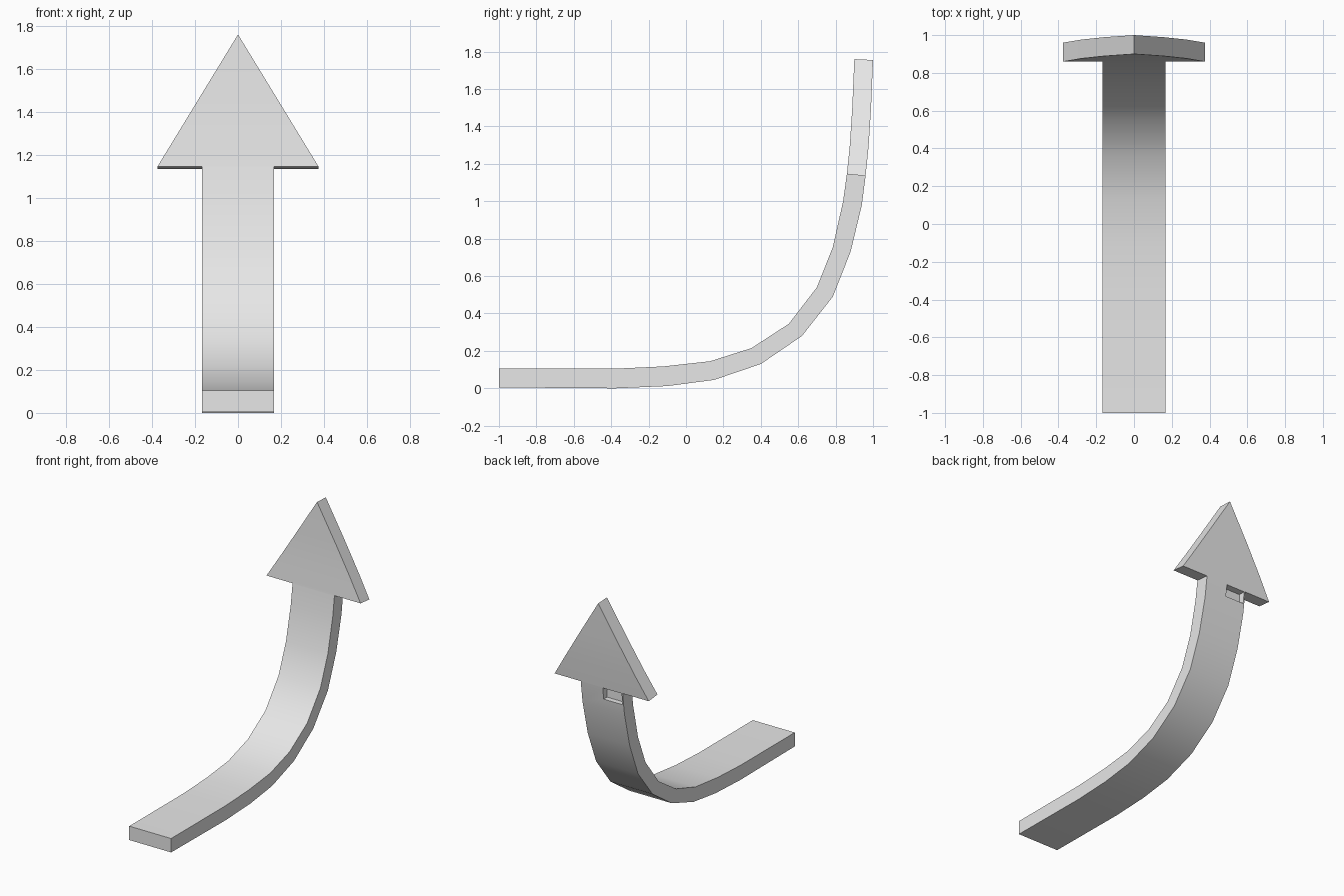
import bpy, bmesh

if "Cube" in bpy.data.objects:
    bpy.data.objects.remove(bpy.data.objects["Cube"])

grey = bpy.data.materials.new("light grey")
grey.diffuse_color = (0.8, 0.8, 0.8, 1)
grey.use_nodes = True
grey.node_tree.nodes["Principled BSDF"].inputs["Base Color"].default_value = grey.diffuse_color


def loft(name, rows):
    """Rows of (inner yz, outer yz, half width) swept into a closed strip."""
    bm = bmesh.new()
    rings = []
    for (yi, zi), (yo, zo), w in rows:
        if w:
            pts = [(-w, yi, zi), (w, yi, zi), (w, yo, zo), (-w, yo, zo)]
            rings.append([bm.verts.new(p) for p in pts])
        else:
            a, b = bm.verts.new((0, yi, zi)), bm.verts.new((0, yo, zo))
            rings.append([a, a, b, b])
    for r, s in zip(rings, rings[1:]):
        for i in range(4):
            j = (i + 1) % 4
            bm.faces.new(list(dict.fromkeys((r[i], r[j], s[j], s[i]))))
    bm.faces.new(rings[0])
    if len(set(rings[-1])) == 4:
        bm.faces.new(rings[-1])
    bmesh.ops.recalc_face_normals(bm, faces=bm.faces)
    me = bpy.data.meshes.new(name)
    bm.to_mesh(me)
    bm.free()
    ob = bpy.data.objects.new(name, me)
    bpy.context.collection.objects.link(ob)
    me.materials.append(grey)
    return ob


# Curved shaft: inner (top) and outer (bottom) edge of the side profile
inner = [(-1, .105), (-.38, .105), (-.12, .117), (.13, .145), (.35, .215), (.55, .345),
         (.70, .54), (.785, .755), (.84, 1.0), (.86, 1.145)]
outer = [(-1, .005), (-.38, 0), (-.10, .012), (.15, .045), (.40, .13), (.62, .28),
         (.785, .49), (.88, .73), (.94, .98), (.96, 1.135)]
shaft = loft("shaft", [(a, b, .167) for a, b in zip(inner, outer)])

# Small recess in the back of the shaft, just under the head
bpy.ops.mesh.primitive_cube_add(size=1, location=(-.083, .955, 1.09))
cutter = bpy.context.object
cutter.name = "recess_cutter"
cutter.scale = (.15, .09, .085)
cutter.hide_render = True
cutter.hide_set(True)
cut = shaft.modifiers.new("recess", "BOOLEAN")
cut.operation, cut.object, cut.solver = "DIFFERENCE", cutter, "EXACT"

# Triangular head, bending gently backward
head_in = [(.86, 1.145), (.876, 1.30), (.889, 1.50), (.90, 1.76)]
head_out = [(.96, 1.135), (.976, 1.292), (.989, 1.494), (1.0, 1.755)]
head = loft("arrow_head", [(a, b, .375 * (1.76 - a[1]) / .615) for a, b in zip(head_in, head_out)])

# Smooth along the bend, sharp at the borders
for ob in (shaft, head):
    bpy.ops.object.select_all(action="DESELECT")
    ob.select_set(True)
    bpy.context.view_layer.objects.active = ob
    bpy.ops.object.shade_smooth_by_angle(angle=0.6)
